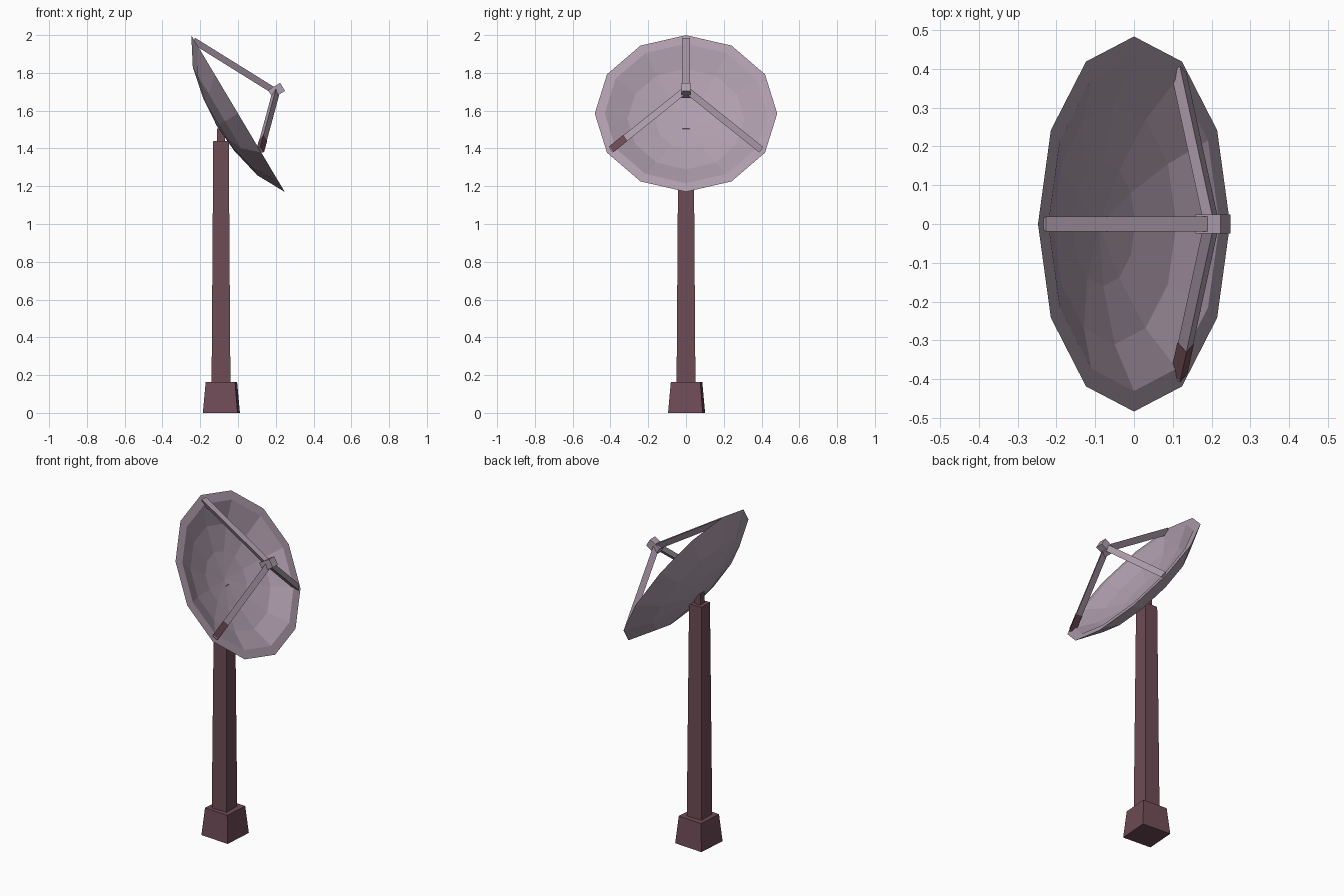
import bpy, bmesh, math
from mathutils import Vector, Matrix

if "Cube" in bpy.data.objects:
    bpy.data.objects.remove(bpy.data.objects["Cube"])


def material(name, rgb):
    m = bpy.data.materials.new(name)
    m.diffuse_color = (*rgb, 1)
    m.use_nodes = True
    m.node_tree.nodes["Principled BSDF"].inputs["Base Color"].default_value = m.diffuse_color
    return m


PALE = material("pale_lilac_metal", (0.43, 0.34, 0.42))
MAROON = material("dark_maroon_metal", (0.156, 0.072, 0.093))

# Dish frame: local z is the dish axis, local x runs down the rim plane
TILT = Matrix.Translation((0, 0, 1.585)) @ Matrix.Rotation(math.radians(59.2), 4, 'Y')


def loft(name, rings, mat, matrix=Matrix.Identity(4), closed=False):
    """Skin rings of points; cap the ends unless the profile is closed."""
    bm = bmesh.new()
    loops = [[bm.verts.new(p) for p in ring] for ring in rings]
    n = len(loops[0])
    for a, b in zip(loops, loops[1:]):
        for i in range(n):
            j = (i + 1) % n
            bm.faces.new((a[i], a[j], b[j], b[i]))
    if not closed:
        bm.faces.new(loops[0][::-1])
        bm.faces.new(loops[-1])
    bmesh.ops.remove_doubles(bm, verts=bm.verts, dist=0.0005)
    bmesh.ops.recalc_face_normals(bm, faces=bm.faces)
    me = bpy.data.meshes.new(name)
    bm.to_mesh(me)
    bm.free()
    me.materials.append(mat)
    ob = bpy.data.objects.new(name, me)
    ob.matrix_world = matrix
    bpy.context.collection.objects.link(ob)
    return ob


def square(half_x, half_y, z):
    return [(sx * half_x, sy * half_y, z) for sx, sy in ((-1, -1), (1, -1), (1, 1), (-1, 1))]


def circle(r, z, n=12):
    return [(r * math.cos(math.tau * i / n), r * math.sin(math.tau * i / n), z) for i in range(n)]


# Footing and mast
loft("footing", [square(0.092, 0.092, 0), square(0.078, 0.078, 0.163)], MAROON,
     Matrix.Translation((-0.088, 0.003, 0)) @ Matrix.Rotation(math.radians(-4), 4, 'Z'))
loft("mast", [square(0.05, 0.05, 0.15), square(0.041, 0.041, 1.44)], MAROON,
     Matrix.Translation((-0.09, 0, 0)))
loft("dish_mount", [square(0.02, 0.02, 1.42), square(0.02, 0.02, 1.505)], MAROON,
     Matrix.Translation((-0.09, 0, 0)))

# Dish: back centre, out to the rim, flat lip, then in to the hollow centre
profile = [(0, -0.13), (0.16, -0.118), (0.333, -0.08), (0.483, 0),
           (0.43, 0), (0.31, -0.058), (0.16, -0.092), (0, -0.105)]
loft("dish", [circle(r, z) for r, z in profile], PALE, TILT, closed=True)

# Feed box on the dish axis
loft("feed_box", [square(0.025, 0.024, 0.20), square(0.025, 0.024, 0.275)], PALE, TILT)


def strut(name, angle, t0, t1, r, mat):
    """Triangular bar from rim to feed box, flat side outward."""
    out = Vector((math.cos(angle), math.sin(angle), 0))
    side = Vector((-math.sin(angle), math.cos(angle), 0))
    foot, tip = out * 0.455, Vector((0, 0, 0.235))
    d = (tip - foot).normalized()
    up = side.cross(d)
    if up.dot(out) < 0:
        up = -up
    corners = [up * r / 2 + side * 0.866 * r, up * r / 2 - side * 0.866 * r, -up * r]
    rings = [[foot.lerp(tip, t) + c for c in corners] for t in (t0, t1)]
    loft(name, rings, mat, TILT)


# Three feed struts; one has a maroon sleeve at its foot
for label, deg in (("top", 180), ("left", 60), ("right", -60)):
    strut(label + "_strut", math.radians(deg), 0, 1, 0.023, PALE)
strut("right_strut_sleeve", math.radians(-60), 0.01, 0.2, 0.025, MAROON)
